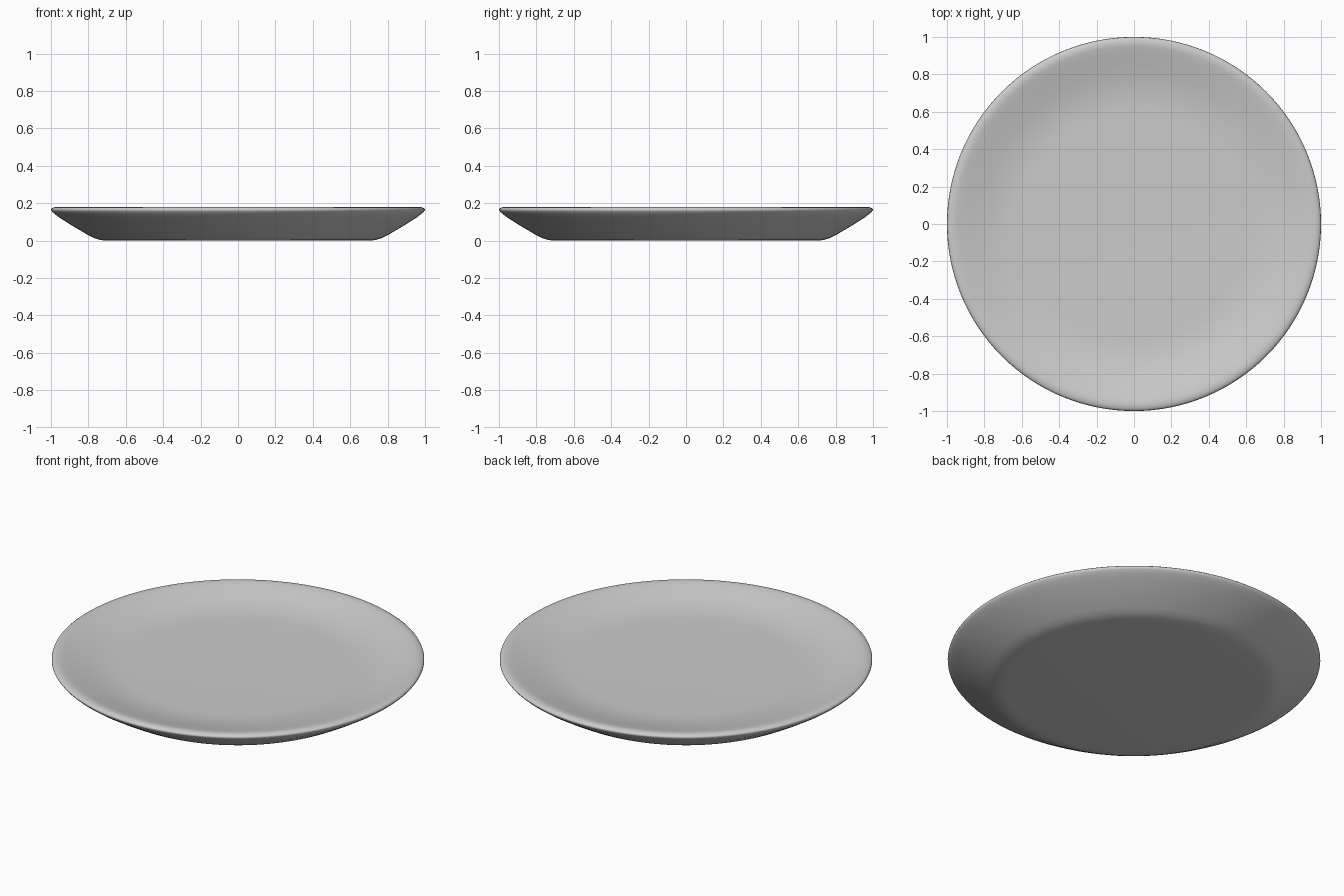
import bpy, bmesh, math

if "Cube" in bpy.data.objects:
    bpy.data.objects.remove(bpy.data.objects["Cube"])

# Half profile (radius, height): underside, rounded rim, then shallow dish interior
profile = [
    (0.0, 0.0), (0.70, 0.0), (0.735, 0.003), (0.77, 0.014), (0.80, 0.029),
    (0.88, 0.076), (0.95, 0.120), (0.98, 0.142), (0.993, 0.154), (1.0, 0.164),
    (0.998, 0.170), (0.990, 0.176), (0.978, 0.179), (0.965, 0.18), (0.95, 0.178),
    (0.92, 0.171), (0.86, 0.155), (0.80, 0.140), (0.75, 0.130), (0.70, 0.123),
    (0.65, 0.119), (0.60, 0.118), (0.0, 0.118),
]

# Plate: revolve the profile around z
bm = bmesh.new()
verts = [bm.verts.new((r, 0, z)) for r, z in profile]
edges = [bm.edges.new(p) for p in zip(verts, verts[1:])]
bmesh.ops.spin(bm, geom=verts + edges, cent=(0, 0, 0), axis=(0, 0, 1),
               angle=math.tau, steps=128, use_duplicate=False)
bmesh.ops.remove_doubles(bm, verts=bm.verts, dist=1e-4)
bmesh.ops.recalc_face_normals(bm, faces=bm.faces)
for f in bm.faces:
    f.smooth = True
mesh = bpy.data.meshes.new("plate")
bm.to_mesh(mesh)
bm.free()
plate = bpy.data.objects.new("plate", mesh)
bpy.context.collection.objects.link(plate)
